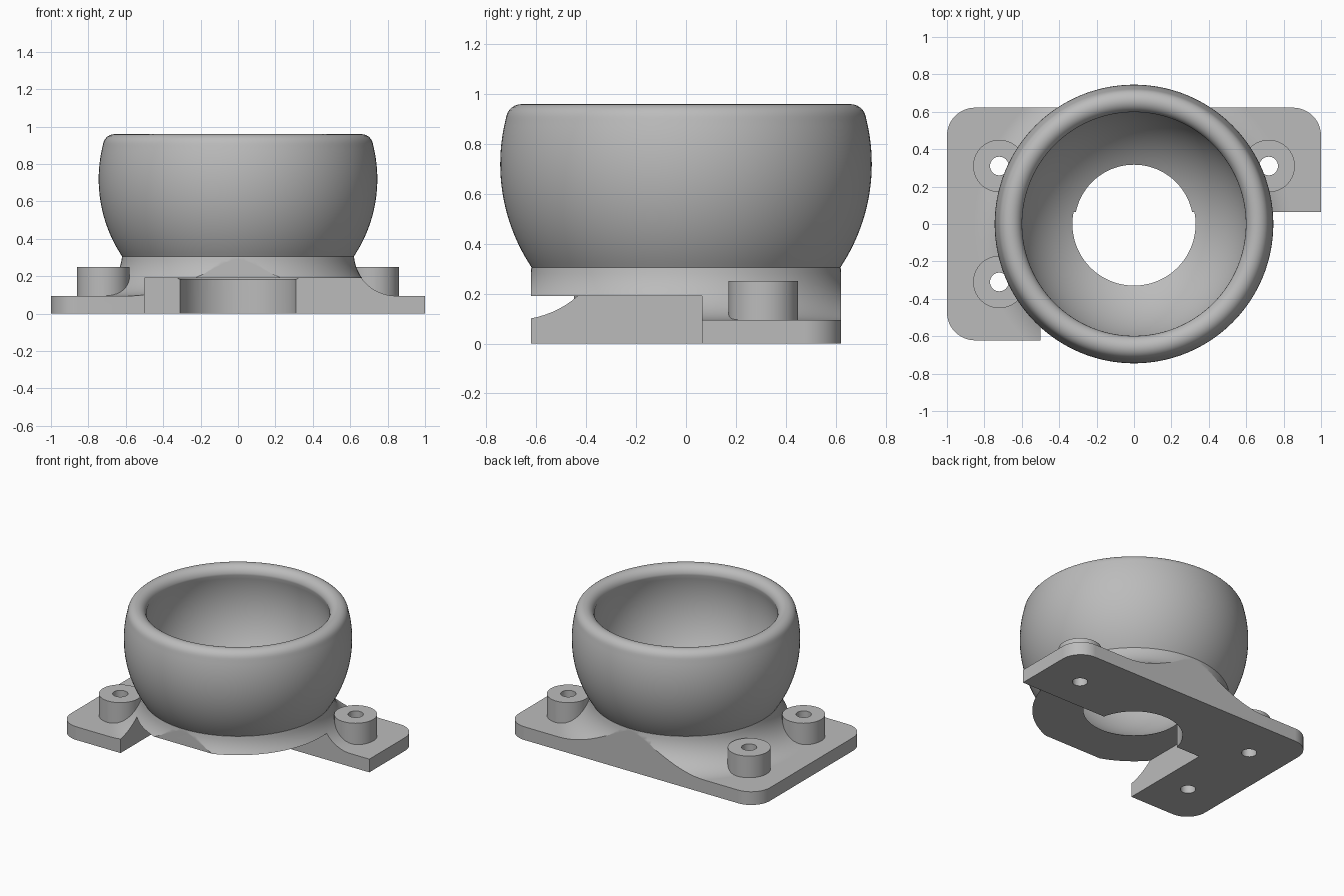
import bpy
import bmesh
from math import sin, cos, pi, radians, atan2, hypot
from mathutils import Matrix

if "Cube" in bpy.data.objects:
    bpy.data.objects.remove(bpy.data.objects["Cube"], do_unlink=True)

grey = bpy.data.materials.new("plain grey")
grey.use_nodes = True
grey.diffuse_color = (0.5, 0.5, 0.5, 1)
grey.node_tree.nodes["Principled BSDF"].inputs["Base Color"].default_value = (0.5, 0.5, 0.5, 1)

HALF_Y = 0.622     # half depth of the plate
PLATE_Z = 0.095    # plate thickness
NECK_Z = 0.305     # where bowl meets flared foot
BALL_Z = 0.72      # centre height of the bowl's spheres


def finish(name, bm):
    bmesh.ops.recalc_face_normals(bm, faces=bm.faces)
    mesh = bpy.data.meshes.new(name)
    bm.to_mesh(mesh)
    bm.free()
    mesh.materials.append(grey)
    obj = bpy.data.objects.new(name, mesh)
    bpy.context.collection.objects.link(obj)
    return obj


def cylinder(name, x, y, z0, z1, radius, sides=64):
    bm = bmesh.new()
    bmesh.ops.create_cone(bm, cap_ends=True, segments=sides, radius1=radius, radius2=radius,
                          depth=z1 - z0, matrix=Matrix.Translation((x, y, (z0 + z1) / 2)))
    return finish(name, bm)


def box(name, low, high):
    bm = bmesh.new()
    size = [b - a for a, b in zip(low, high)]
    mid = [(a + b) / 2 for a, b in zip(low, high)]
    bmesh.ops.create_cube(bm, size=1, matrix=Matrix.Translation(mid) @ Matrix.Diagonal((*size, 1)))
    return finish(name, bm)


def arc(cx, cz, radius, a0, a1, steps):
    return [(cx + radius * cos(a0 + (a1 - a0) * i / steps),
             cz + radius * sin(a0 + (a1 - a0) * i / steps)) for i in range(steps + 1)]


def revolve(name, profile, sides=128):
    bm = bmesh.new()
    verts = [bm.verts.new((r, 0, z)) for r, z in profile]
    edges = [bm.edges.new(pair) for pair in zip(verts, verts[1:])]
    bmesh.ops.spin(bm, geom=verts + edges, cent=(0, 0, 0), axis=(0, 0, 1),
                   angle=2 * pi, steps=sides, use_duplicate=False)
    bmesh.ops.remove_doubles(bm, verts=bm.verts, dist=0.0002)
    return finish(name, bm)


def combine(target, other, operation):
    mod = target.modifiers.new(operation.lower(), "BOOLEAN")
    mod.operation, mod.object, mod.solver = operation, other, "EXACT"
    bpy.context.view_layer.objects.active = target
    bpy.ops.object.modifier_apply(modifier=mod.name)
    bpy.data.objects.remove(other, do_unlink=True)


# Bowl and flared foot: one revolved solid
flare_r = 0.231
rim_z, rim_r, rim_c = 0.898, 0.062, 0.66
outer_r, inner_r = 0.745, 0.624
profile = [(0, 0.04), (0.85, 0.04)]
profile += arc(0.85, PLATE_Z + flare_r, flare_r, -pi / 2, -pi + 0.09, 14)
profile += arc(0, BALL_Z, outer_r, atan2(NECK_Z - BALL_Z, 0.62), atan2(rim_z - BALL_Z, rim_c + rim_r), 24)
profile += arc(rim_c, rim_z, rim_r, 0.2, pi - 0.2, 12)
profile += arc(0, BALL_Z, inner_r, atan2(rim_z - BALL_Z, rim_c - rim_r), -pi / 2, 40)
profile[-1] = (0, profile[-1][1])
mount = revolve("bowl_mount", profile)

# Trim the foot flush with the front and back of the plate
for side in (-1, 1):
    ys = sorted((side * HALF_Y, side * 1.2))
    combine(mount, box("foot_trim", (-1.5, ys[0], -0.2), (1.5, ys[1], NECK_Z)), "DIFFERENCE")

# Base plate with rounded corners
bm = bmesh.new()
corner = 0.15
outline = []
for k, (sx, sy) in enumerate(((1, 1), (-1, 1), (-1, -1), (1, -1))):
    outline += arc(sx * (1 - corner), sy * (HALF_Y - corner), corner, k * pi / 2, (k + 1) * pi / 2, 12)
face = bm.faces.new([bm.verts.new((x, y, 0)) for x, y in outline])
top = bmesh.ops.extrude_face_region(bm, geom=[face])["geom"]
bmesh.ops.translate(bm, vec=(0, 0, PLATE_Z), verts=[v for v in top if isinstance(v, bmesh.types.BMVert)])
combine(mount, finish("base_plate", bm), "UNION")

# Screw bosses with through holes
spots = [(-0.72, -0.31), (-0.72, 0.31), (0.72, 0.31)]
for x, y in spots:
    combine(mount, cylinder("screw_boss", x, y, 0.03, 0.25, 0.14), "UNION")
for x, y in spots:
    combine(mount, cylinder("screw_hole", x, y, -0.2, 0.28, 0.05, 32), "DIFFERENCE")

# Central bore and the rectangular notch under the front
combine(mount, cylinder("bore", 0, 0, -0.2, 0.3, 0.317, 96), "DIFFERENCE")
combine(mount, box("notch", (-0.5, -1, -0.2), (1.3, 0.065, 0.19)), "DIFFERENCE")

# Smooth curved walls, keep machined edges sharp
bpy.ops.object.select_all(action="DESELECT")
mount.select_set(True)
bpy.context.view_layer.objects.active = mount
bpy.ops.object.shade_smooth_by_angle(angle=radians(30))
normals = mount.modifiers.new("flat_faces", "WEIGHTED_NORMAL")
normals.keep_sharp = True
